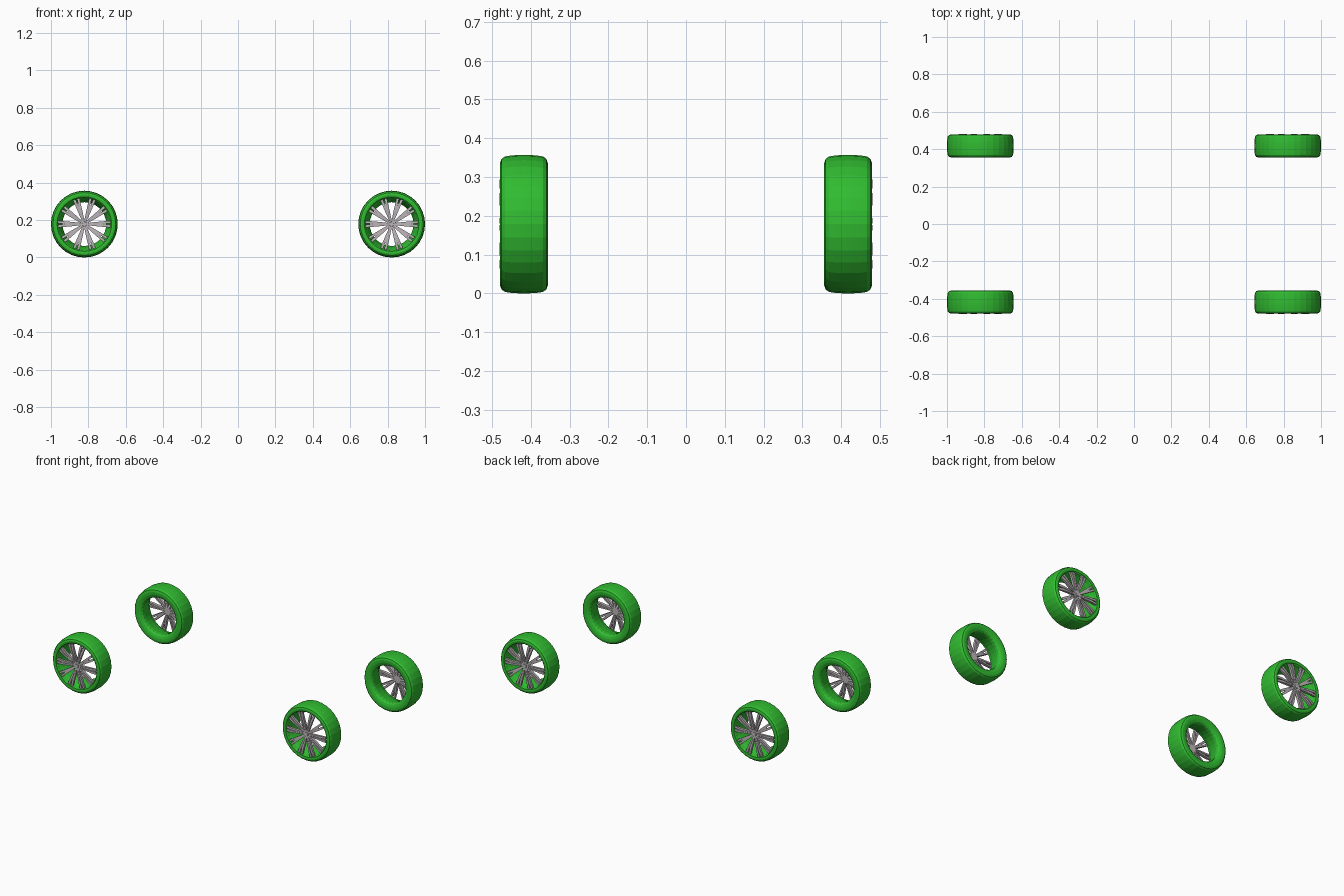
import bpy, bmesh
from math import sin, cos, pi

if "Cube" in bpy.data.objects:
    bpy.data.objects.remove(bpy.data.objects["Cube"])

SEG = 32
SPOKES = 10


def lathe(bm, profile):
    """Sweep a closed (radius, y) loop round the y axis."""
    rings = []
    for i in range(SEG):
        a = 2 * pi * i / SEG
        rings.append([bm.verts.new((r * cos(a), y, r * sin(a))) for r, y in profile])
    n = len(profile)
    for i in range(SEG):
        p, q = rings[i], rings[(i + 1) % SEG]
        for j in range(n):
            k = (j + 1) % n
            bm.faces.new((p[j], q[j], q[k], p[k]))


def bar(bm, angle, stations):
    """Box-section bar running outward; station = (radius, offset, width, y front, y back)."""
    c, s = cos(angle), sin(angle)
    sections = []
    for r, t, w, y0, y1 in stations:
        ring = []
        for dt, y in ((-w * 0.5, y0), (w * 0.5, y0), (w * 0.4, y1), (-w * 0.4, y1)):
            o = t + dt
            ring.append(bm.verts.new((r * c - o * s, y, r * s + o * c)))
        sections.append(ring)
    for p, q in zip(sections, sections[1:]):
        for j in range(4):
            k = (j + 1) % 4
            bm.faces.new((p[j], p[k], q[k], q[j]))
    bm.faces.new(sections[0])
    bm.faces.new(sections[-1])


def disc(bm, r_front, r_back, y0, y1, sides):
    """Hub plug between two y positions."""
    f, b = [[bm.verts.new((r * cos(2 * pi * i / sides), y, r * sin(2 * pi * i / sides)))
             for i in range(sides)] for r, y in ((r_front, y0), (r_back, y1))]
    for i in range(sides):
        k = (i + 1) % sides
        bm.faces.new((f[i], f[k], b[k], b[i]))
    bm.faces.new(f)
    bm.faces.new(b)


def finish(bm, name, mat, angle):
    bmesh.ops.recalc_face_normals(bm, faces=bm.faces)
    me = bpy.data.meshes.new(name)
    bm.to_mesh(me)
    bm.free()
    me.materials.append(mat)
    me.polygons.foreach_set("use_smooth", [True] * len(me.polygons))
    me.set_sharp_from_angle(angle=angle)
    return me


def colour(name, rgb):
    mat = bpy.data.materials.new(name)
    mat.diffuse_color = (*rgb, 1)
    mat.use_nodes = True
    mat.node_tree.nodes["Principled BSDF"].inputs["Base Color"].default_value = mat.diffuse_color
    return mat


green = colour("green_rubber", (0.03, 0.5, 0.03))
alloy = colour("pale_alloy", (0.50, 0.46, 0.48))

# Tyre: faceted tread, bulging sidewalls and a deep inner lining
bm = bmesh.new()
lathe(bm, [(0.141, -0.055), (0.146, -0.060), (0.158, -0.0615), (0.168, -0.058),
           (0.1745, -0.049), (0.1775, -0.030), (0.1785, 0.0), (0.1775, 0.030),
           (0.1745, 0.049), (0.168, 0.058), (0.156, 0.0620), (0.140, 0.0610),
           (0.126, 0.056), (0.118, 0.046), (0.117, 0.032), (0.122, 0.005),
           (0.130, -0.025), (0.138, -0.042)])
tyre = finish(bm, "tyre", green, 0.15)

# Rim: twin-bar spokes spreading towards the tyre, with a recessed web and small hub
bm = bmesh.new()
for i in range(SPOKES):
    a = 2 * pi * i / SPOKES
    for side in (-1, 1):
        bar(bm, a, [(0.016, side * 0.0030, 0.006, -0.054, -0.036),
                    (0.060, side * 0.0060, 0.010, -0.060, -0.042),
                    (0.110, side * 0.0088, 0.0135, -0.063, -0.047),
                    (0.140, side * 0.0110, 0.0145, -0.060, -0.048)])
    bar(bm, a, [(0.016, 0, 0.006, -0.050, -0.036),
                (0.070, 0, 0.006, -0.056, -0.045),
                (0.105, 0, 0.008, -0.058, -0.050)])
disc(bm, 0.022, 0.024, -0.055, -0.036, 20)
disc(bm, 0.012, 0.014, -0.060, -0.050, 16)
rim = finish(bm, "rim", alloy, 0.5)

# Four wheels, outer faces turned outward
for x, end in ((-0.8215, "left"), (0.8215, "right")):
    for y, face in ((-0.4175, "front"), (0.4175, "back")):
        for me in (tyre, rim):
            ob = bpy.data.objects.new(f"{me.name}_{face}_{end}", me)
            ob.location = (x, y, 0.1785)
            ob.rotation_euler.z = 0 if y < 0 else pi
            bpy.context.collection.objects.link(ob)
